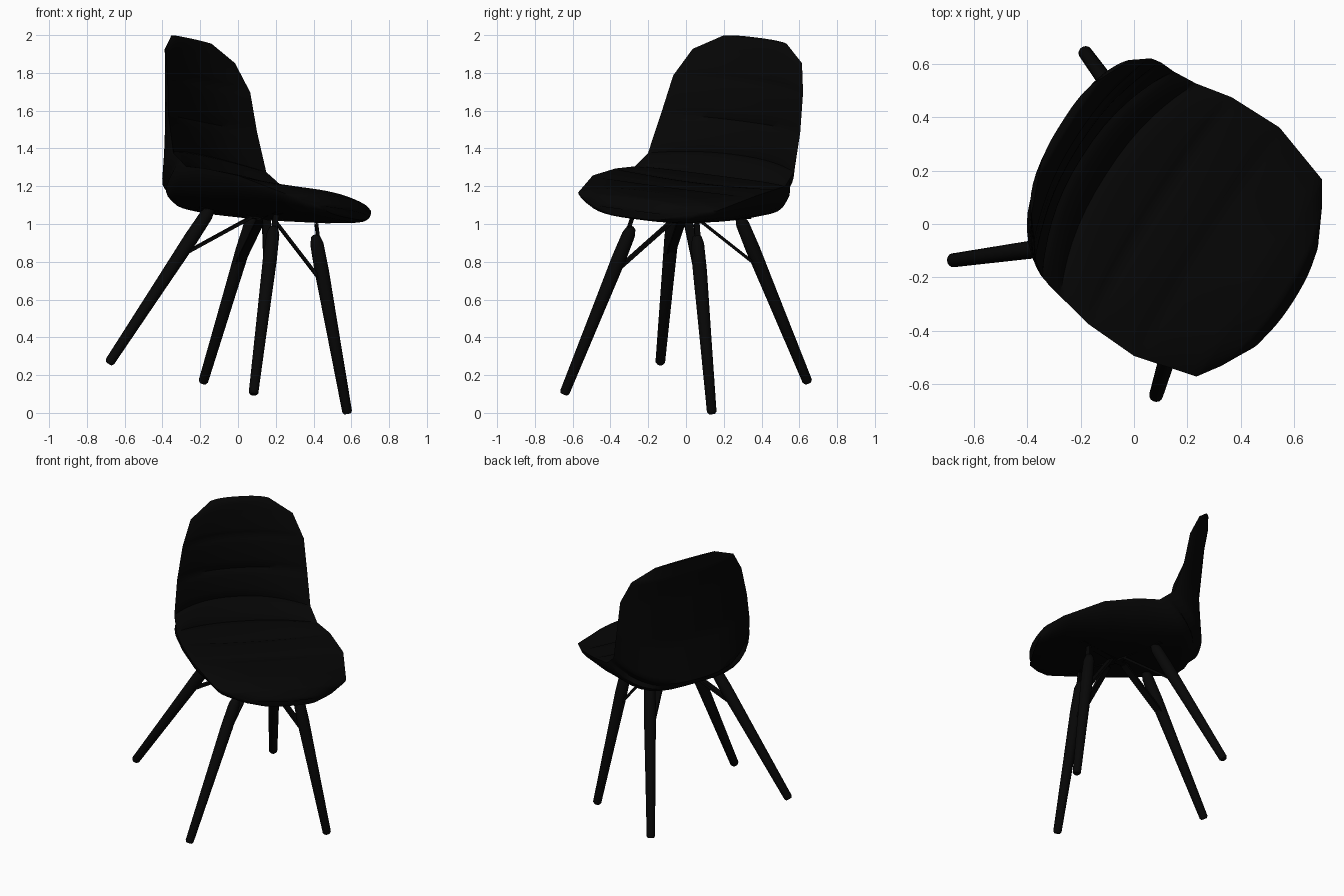
import bpy, bmesh, math
from mathutils import Vector, Matrix

if "Cube" in bpy.data.objects:
    bpy.data.objects.remove(bpy.data.objects["Cube"])

# the whole chair is turned and tipped slightly: local axes (front = -y) to world
Z = Vector((0.206, -0.003, 0.9785)).normalized()
Y = Vector((-0.82, 0.545, 0.174))
X = Y.cross(Z).normalized()
Y = Z.cross(X)
POSE = Matrix((X, Y, Z)).transposed().to_4x4()
POSE.translation = (-0.05, 0, 0.14)


def material(name, v):
    m = bpy.data.materials.new(name)
    m.diffuse_color = (v, v, v, 1)
    m.use_nodes = True
    m.node_tree.nodes["Principled BSDF"].inputs["Base Color"].default_value = m.diffuse_color
    return m


LEATHER = material("black leather", 0.0017)
WOOD = material("black wood", 0.0022)
METAL = material("black metal", 0.0015)


def finish(name, bm, mat, angle=50):
    bmesh.ops.recalc_face_normals(bm, faces=bm.faces)
    me = bpy.data.meshes.new(name)
    bm.to_mesh(me)
    bm.free()
    me.transform(POSE)
    me.materials.append(mat)
    ob = bpy.data.objects.new(name, me)
    bpy.context.collection.objects.link(ob)
    bpy.ops.object.select_all(action='DESELECT')
    ob.select_set(True)
    bpy.context.view_layer.objects.active = ob
    bpy.ops.object.shade_smooth_by_angle(angle=math.radians(angle))
    return ob


# seat shell stations, front edge to top edge:
# half width, rim (y,z), centre of cushion (y,z), centre of outer shell (y,z)
STATIONS = [
    (.24, -.485, 1.035, -.525, 1.045, -.52, 1.005),
    (.36, -.42, 1.055, -.47, 1.09, -.46, .985),
    (.44, -.365, 1.065, -.36, 1.105, -.38, .97),
    (.51, -.115, 1.105, -.107, 1.09, -.10, .925),
    (.505, .10, 1.105, .114, 1.075, .12, .895),
    (.475, .24, 1.095, .34, 1.075, .42, .87),
    (.46, .345, 1.15, .475, 1.17, .53, .93),
    (.44, .44, 1.345, .54, 1.34, .555, 1.20),
    (.41, .515, 1.545, .60, 1.55, .645, 1.54),
    (.345, .605, 1.68, .655, 1.68, .69, 1.67),
    (.20, .68, 1.755, .685, 1.76, .71, 1.76),
]
SUB, N = 8, 20
LAST = len(STATIONS) - 1


def station(v):
    i = min(int(v), LAST - 1)
    f = v - i
    return [a + (b - a) * f for a, b in zip(STATIONS[i], STATIONS[i + 1])]


def ring(v):
    w, ry, rz, cy, cz, by, bz = station(v)
    rim, top, bot = Vector((ry, rz)), Vector((cy, cz)), Vector((by, bz))
    a, b = station(max(v - .5, 0)), station(min(v + .5, LAST))
    d = Vector((b[3] - a[3], b[4] - a[4])).normalized()
    normal = Vector((-d.y, d.x))
    # padded panels between the stitched seams
    lo, hi = (0, 3) if v < 3 else (8, LAST) if v > 8 else (int(v), int(v) + 1)
    puff = .016 * max(math.sin(math.pi * (v - lo) / (hi - lo)), 0) ** .35
    # outer shell: full under the seat, softer behind the back
    e, q = (3.6, .7) if v < 5.5 else (2.8, .85)
    pts = []
    for k in range(N + 1):
        t = -math.cos(math.pi * k / N)
        p = top + (rim - top) * abs(t) ** 2.3 + normal * puff * (1 - t ** 6)
        pts.append((w * t, p.x, p.y))
    for k in range(N - 1, 0, -1):
        t = -math.cos(math.pi * k / N)
        p = rim + (bot - rim) * (1 - abs(t) ** e) ** q
        pts.append((w * t, p.x, p.y))
    return pts


# upholstered seat shell
bm = bmesh.new()
rings = [[bm.verts.new(p) for p in ring(i / SUB)] for i in range(LAST * SUB + 1)]
for r, s in zip(rings, rings[1:]):
    for k in range(len(r)):
        j = (k + 1) % len(r)
        bm.faces.new((r[k], r[j], s[j], s[k]))
bm.faces.new(rings[0])
bm.faces.new(rings[-1])
finish("seat_shell", bm, LEATHER)


def tapered_leg(name, foot, top):
    foot, top = Vector(foot), Vector(top)
    d = top - foot
    rot = d.to_track_quat('Z', 'Y').to_matrix()
    bm = bmesh.new()
    # rounded foot, tapering shaft, rounded head
    prof = [(0, .018), (.012, .026), (.5, .033), (.8, .038), (.95, .035), (.99, .024), (1, .01)]
    loops = []
    for f, r in prof:
        loops.append([bm.verts.new(foot + d * f + rot @ Vector(
            (r * math.cos(math.tau * k / 14), r * math.sin(math.tau * k / 14), 0)))
            for k in range(14)])
    for a, b in zip(loops, loops[1:]):
        for k in range(14):
            j = (k + 1) % 14
            bm.faces.new((a[k], a[j], b[j], b[k]))
    bm.faces.new(loops[0])
    bm.faces.new(loops[-1])
    finish(name, bm, WOOD)


def flat_bar(name, a, b, width, thick):
    a, b = Vector(a), Vector(b)
    d = (b - a).normalized()
    side = d.cross(Vector((0, 0, 1))).normalized()
    frame = Matrix((side * width, d.cross(side) * thick, b - a)).transposed().to_4x4()
    frame.translation = (a + b) / 2
    bm = bmesh.new()
    bmesh.ops.create_cube(bm, size=1, matrix=frame)
    finish(name, bm, METAL, 30)


# four splayed legs, each with a brace and a mounting bar
for sx, side in ((-1, "left"), (1, "right")):
    for sy, end in ((-1, "front"), (1, "back")):
        def at(a, h):
            return (sx * a, sy * a, h)
        tag = f"{end}_{side}"
        head = .88 if sy < 0 else .91
        tapered_leg(f"{tag}_leg", at(.467, -.012), at(.205, head))
        flat_bar(f"{tag}_brace", at(.278, .63), at(.05, .90), .045, .015)
        flat_bar(f"{tag}_mount", at(.0, .905), at(.25, .96 if sy < 0 else .90), .04, .01)
        flat_bar(f"{tag}_bracket", at(.235, .80), at(.20, .94), .03, .015)
